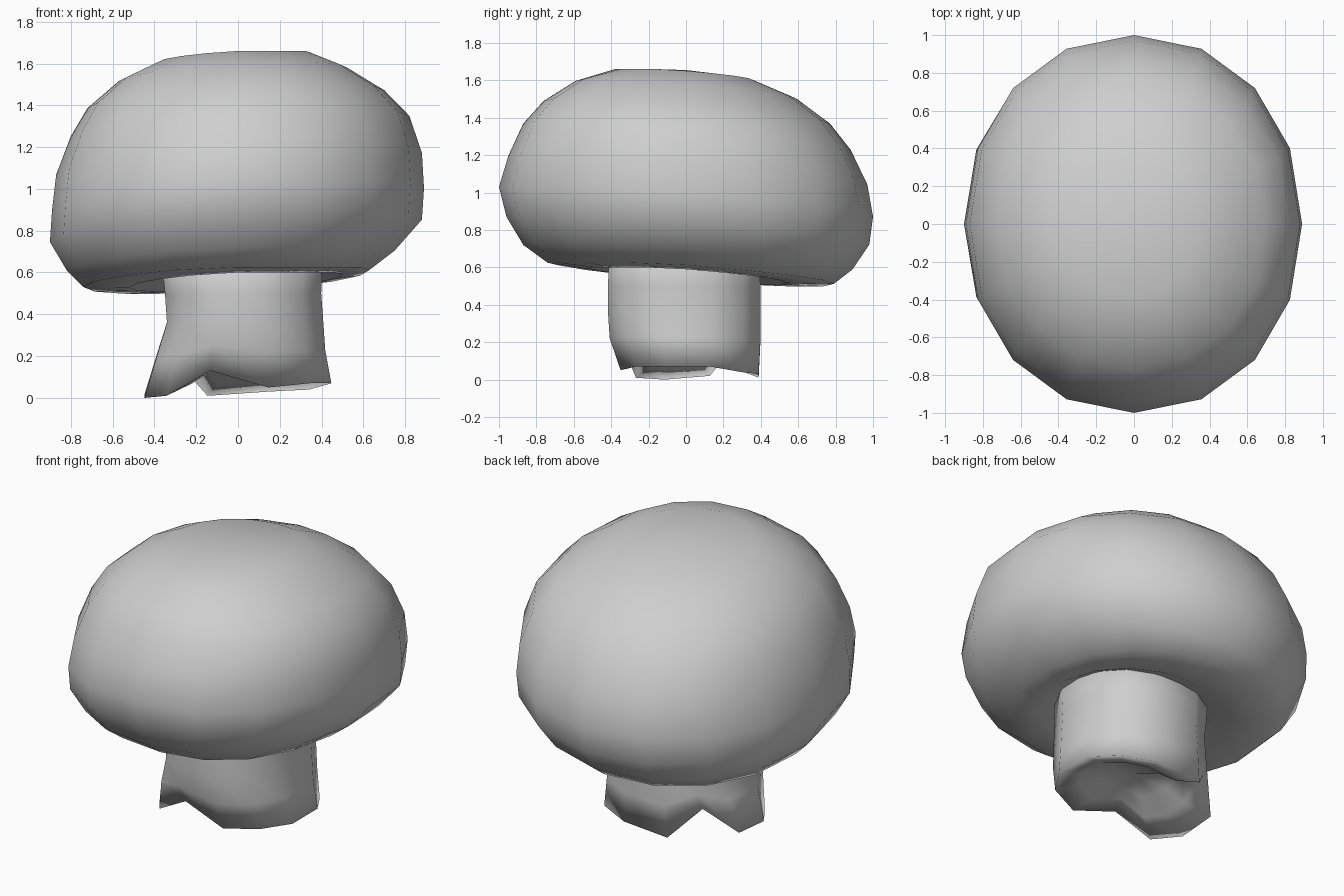
import bpy, bmesh, math
from math import cos, sin, pi

default = bpy.data.objects.get("Cube")
if default:
    bpy.data.objects.remove(default)

# One plain grey for the whole mushroom
GREY = (0.62, 0.62, 0.62, 1)
grey = bpy.data.materials.new("mushroom grey")
grey.use_nodes = True
grey.diffuse_color = GREY
grey.node_tree.nodes["Principled BSDF"].inputs["Base Color"].default_value = GREY


def signed_power(value, power):
    return math.copysign(abs(value) ** power, value)


def ring_point(angle, extents, power):
    """Point on an oval with its own reach along -x, +x, -y and +y."""
    left, right, front, back = extents
    c, s = signed_power(cos(angle), power), signed_power(sin(angle), power)
    return c * (right if c > 0 else left), s * (back if s > 0 else front)


def loft(name, rings, start, end):
    """Skin a stack of rings and close both ends with a fan."""
    bm = bmesh.new()
    loops = [[bm.verts.new(p) for p in ring] for ring in rings]
    count = len(loops[0])
    for low, high in zip(loops, loops[1:]):
        for i in range(count):
            j = (i + 1) % count
            bm.faces.new((low[i], low[j], high[j], high[i]))
    for loop, tip in ((loops[0], start), (loops[-1], end)):
        centre = bm.verts.new(tip)
        for i in range(count):
            bm.faces.new((loop[i], loop[(i + 1) % count], centre))
    bmesh.ops.recalc_face_normals(bm, faces=bm.faces[:])
    for face in bm.faces:
        face.smooth = True
    mesh = bpy.data.meshes.new(name)
    bm.to_mesh(mesh)
    bm.free()
    mesh.materials.append(grey)
    obj = bpy.data.objects.new(name, mesh)
    bpy.context.collection.objects.link(obj)
    return obj


# Cap: lopsided rings from the underside to the crown, drooping to the back;
# each has a height, its reach in four directions and its greatest lift
CAP_SIDES = 16
CAP_RINGS = [
    (0.63, (.36, .38, .38, .36), .03),
    (0.56, (.52, .50, .53, .54), .04),
    (0.575, (.74, .63, .74, .79), .05),
    (0.66, (.82, .75, .87, .89), .06),
    (0.80, (.90, .88, .96, .98), .07),
    (0.95, (.89, .89, 1.0, 1.0), .08),
    (1.12, (.87, .88, .95, .97), .09),
    (1.30, (.80, .82, .87, .88), .09),
    (1.43, (.72, .70, .76, .77), .08),
    (1.55, (.57, .52, .59, .59), .06),
    (1.63, (.38, .35, .38, .36), .03),
]


def cap_ring(height, extents, lift):
    ring = []
    for i in range(CAP_SIDES):
        x, y = ring_point(2 * pi * i / CAP_SIDES, extents, 0.95)
        tilt = max(-0.085, min(lift, 0.06 * x - 0.08 * y))
        ring.append((x, y, height + tilt))
    return ring


loft("cap", [cap_ring(*r) for r in CAP_RINGS], (0, 0, 0.65), (0, 0, 1.655))

# Stem: rounded column with a ragged, hollow foot, notched front and back right
FOOT = [.07, .07, .04, .03, .01, .17, .02, 0, .01, .13, .05, .07]
STEM_RINGS = [
    (0.70, (.38, .42, .42, .40), 0),
    (0.50, (.36, .41, .43, .41), 0),
    (0.36, (.35, .42, .43, .41), 0.1),
    (0.20, (.40, .43, .42, .41), 0.4),
    (0.00, (.46, .46, .36, .40), 1),
    (0.06, (.30, .31, .24, .25), 0.7),
    (0.14, (.19, .19, .15, .15), 0.3),
]


def stem_ring(height, extents, raggedness):
    ring = []
    for i, lift in enumerate(FOOT):
        angle = 2 * pi * (i - 0.5) / len(FOOT)
        x, y = ring_point(angle, extents, 0.85)
        tuck = 1 - 1.6 * raggedness * max(lift - 0.07, 0)
        ring.append((x * tuck, y * tuck, height + lift * raggedness))
    return ring


loft("stem", [stem_ring(*r) for r in STEM_RINGS], (0, 0, 0.70), (0, 0, 0.18))
